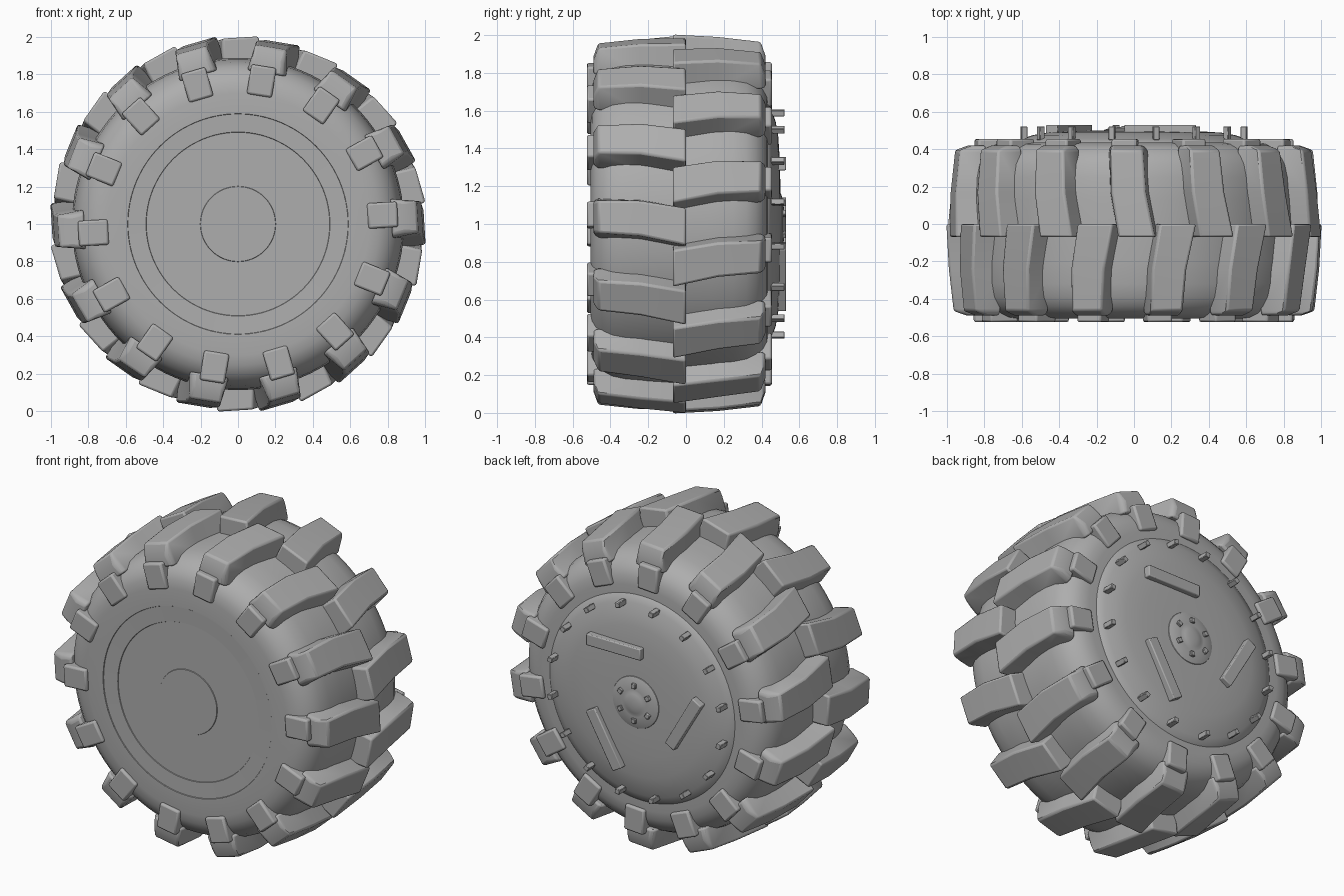
import bpy, bmesh, math

if "Cube" in bpy.data.objects:
    bpy.data.objects.remove(bpy.data.objects["Cube"])

GREY = bpy.data.materials.new("grey_rubber")
GREY.diffuse_color = (0.42, 0.42, 0.42, 1)
GREY.use_nodes = True
GREY.node_tree.nodes["Principled BSDF"].inputs["Base Color"].default_value = GREY.diffuse_color
MID = -0.035            # plane the tread is mirrored about
COUNT = 14              # lugs on each half
STEP = 2 * math.pi / COUNT
START = math.radians(3.5)


def place(a, r, t, y):
    """Wheel coordinates: angle, radial, tangential, axial."""
    return (r * math.cos(a) - t * math.sin(a), y,
            1 + r * math.sin(a) + t * math.cos(a))


def finish(name, bm, bevel=0, angle=35, segments=2):
    bmesh.ops.recalc_face_normals(bm, faces=bm.faces)
    me = bpy.data.meshes.new(name)
    bm.to_mesh(me)
    bm.free()
    ob = bpy.data.objects.new(name, me)
    bpy.context.collection.objects.link(ob)
    me.materials.append(GREY)
    bpy.ops.object.select_all(action='DESELECT')
    ob.select_set(True)
    bpy.context.view_layer.objects.active = ob
    bpy.ops.object.shade_smooth_by_angle(angle=math.radians(angle))
    if bevel:
        m = ob.modifiers.new("soft_edges", 'BEVEL')
        m.width, m.segments, m.limit_method = bevel, segments, 'ANGLE'
    return ob


def lathe(name, profile, steps=96, angle=35):
    """Spin (radius, y) points round the axle; radius 0 closes the end."""
    bm = bmesh.new()
    rings = []
    for r, y in profile:
        n = steps if r > 0 else 1
        rings.append([bm.verts.new(place(2 * math.pi * i / steps, r, 0, y))
                      for i in range(n)])
    for p, q in zip(rings, rings[1:]):
        for i in range(steps):
            j = (i + 1) % steps
            quad = [p[i % len(p)], p[j % len(p)], q[j % len(q)], q[i % len(q)]]
            bm.faces.new(list(dict.fromkeys(quad)))
    return finish(name, bm, angle=angle)


def loft(bm, sections):
    """Join four-cornered sections into a closed solid."""
    rings = [[bm.verts.new(p) for p in s] for s in sections]
    for p, q in zip(rings, rings[1:]):
        for i in range(4):
            j = (i + 1) % 4
            bm.faces.new((p[i], p[j], q[j], q[i]))
    bm.faces.new(rings[0][::-1])
    bm.faces.new(rings[-1])


def block(bm, a, r, t, y0, y1, hr, ht, spin=0):
    """Box centred at (r, t), turned by spin about the axle direction."""
    c, s = math.cos(spin), math.sin(spin)
    corners = [(-hr, -ht), (hr, -ht), (hr, ht), (-hr, ht)]
    loft(bm, [[place(a, r + u * c - v * s, t + u * s + v * c, y)
               for u, v in corners] for y in (y0, y1)])


# Tyre body: rounded shoulders, mirrored profile
half = [(0.59, -0.505), (0.70, -0.505), (0.755, -0.498), (0.80, -0.477),
        (0.84, -0.44), (0.866, -0.39), (0.88, -0.32), (0.888, -0.2)]
lathe("tyre_body", half + [(r, 2 * MID - y) for r, y in reversed(half)], 112)

# Front disc with shallow steps
lathe("front_disc", [(0.59, -0.505), (0.588, -0.501), (0.492, -0.498),
                     (0.49, -0.494), (0.202, -0.494), (0.20, -0.498),
                     (0, -0.498)], angle=20)

# Tread lugs: (y, outer radius, sideways offset, half width top, half width base)
stations = [(0.0, 0.995, -0.075, 0.098, 0.108),
            (-0.24, 0.985, -0.03, 0.092, 0.108),
            (-0.465, 0.96, -0.02, 0.085, 0.105),
            (-0.49, 0.89, -0.015, 0.08, 0.09)]
for side, label in ((1, "front"), (-1, "back")):
    lugs, pads = bmesh.new(), bmesh.new()
    for k in range(COUNT):
        a = START + STEP * (k + (0 if side == 1 else 0.5))
        flip = lambda y: y if side == 1 else 2 * MID - y
        loft(lugs, [[place(a, 0.82, o - b, flip(y)), place(a, r, o - w, flip(y)),
                     place(a, r, o + w, flip(y)), place(a, 0.82, o + b, flip(y))]
                    for y, r, o, w, b in stations])
        block(pads, a, 0.775, 0, flip(-0.44), flip(-0.525), 0.08, 0.068)
    finish(label + "_tread_lugs", lugs, 0.012)
    finish(label + "_side_pads", pads, 0.012)

# Back cover and hub
lathe("back_cover", [(0.65, 0.43), (0.645, 0.437), (0.60, 0.455), (0.54, 0.475),
                     (0.47, 0.488), (0.35, 0.496), (0.2, 0.50), (0, 0.50)])
lathe("hub_cap", [(0.165, 0.495), (0.16, 0.503), (0.13, 0.513), (0.085, 0.518),
                  (0.075, 0.518), (0.06, 0.524), (0.03, 0.529), (0, 0.53)], 48)

# Bolts round the cover rim and the hub
rim, hub = bmesh.new(), bmesh.new()
for k in range(16):
    block(rim, math.radians(11.25 + 22.5 * k), 0.6, 0, 0.45, 0.522, 0.016, 0.016)
finish("rim_bolts", rim, 0.003, segments=1)
for k in range(6):
    block(hub, math.radians(30 + 60 * k), 0.11, 0, 0.50, 0.53, 0.015, 0.015)
finish("hub_bolts", hub, 0.003, segments=1)

# Three raised bars on the cover
bars = bmesh.new()
for k in range(3):
    block(bars, math.radians(90 + 120 * k), 0.32, -0.14, 0.48, 0.53, 0.036, 0.19)
finish("cover_bars", bars, 0.006)
